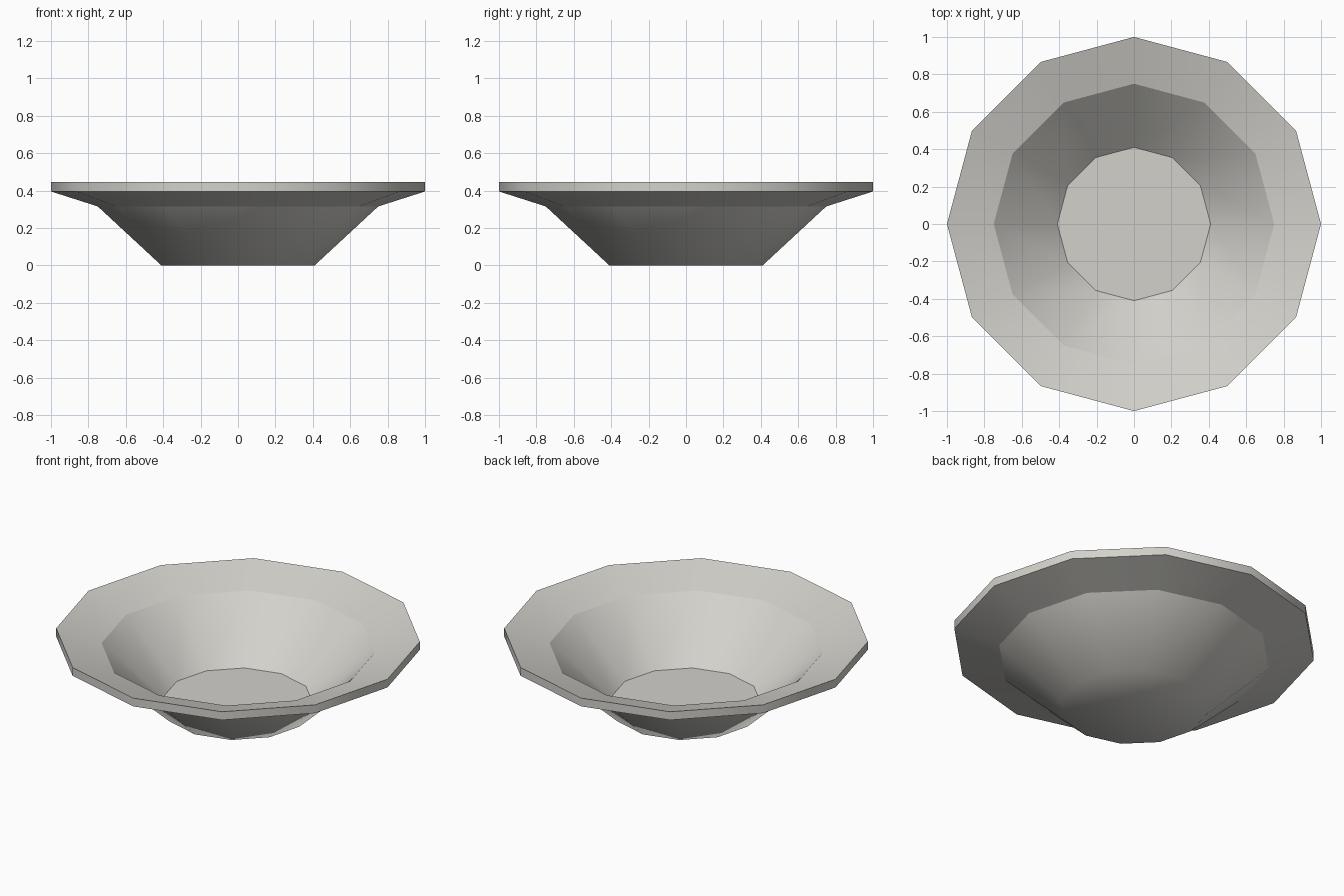
import bpy, bmesh, math

if "Cube" in bpy.data.objects:
    bpy.data.objects.remove(bpy.data.objects["Cube"])

SIDES = 12
# Closed wall profile (radius, height): outer base up to the rim, then down the inside
PROFILE = [(0.41, 0.0), (0.75, 0.315), (1.0, 0.395),
           (1.0, 0.445), (0.75, 0.366), (0.41, 0.055)]
SOFT_RINGS = {0}          # the underside blends smoothly into the wall

clay = bpy.data.materials.new("pale_clay")
clay.diffuse_color = (0.65, 0.64, 0.60, 1.0)
clay.use_nodes = True
clay.node_tree.nodes["Principled BSDF"].inputs["Base Color"].default_value = clay.diffuse_color

bm = bmesh.new()
# Rings of the twelve-sided bowl
rings = [[bm.verts.new((r * math.cos(math.tau * i / SIDES),
                        r * math.sin(math.tau * i / SIDES), z))
          for i in range(SIDES)] for r, z in PROFILE]

# Walls and rim
for low, high in zip(rings, rings[1:]):
    for i in range(SIDES):
        j = (i + 1) % SIDES
        bm.faces.new((low[i], low[j], high[j], high[i]))

# Underside and inner floor
bm.faces.new(rings[0][::-1])
bm.faces.new(rings[-1])
bm.normal_update()

# Smooth around the bowl, crisp along the profile corners
for f in bm.faces:
    f.smooth = True
for k, ring in enumerate(rings):
    if k in SOFT_RINGS:
        continue
    for i in range(SIDES):
        bm.edges.get((ring[i], ring[(i + 1) % SIDES])).smooth = False

mesh = bpy.data.meshes.new("bowl")
bm.to_mesh(mesh)
bm.free()
mesh.materials.append(clay)
bowl = bpy.data.objects.new("bowl", mesh)
bpy.context.collection.objects.link(bowl)
